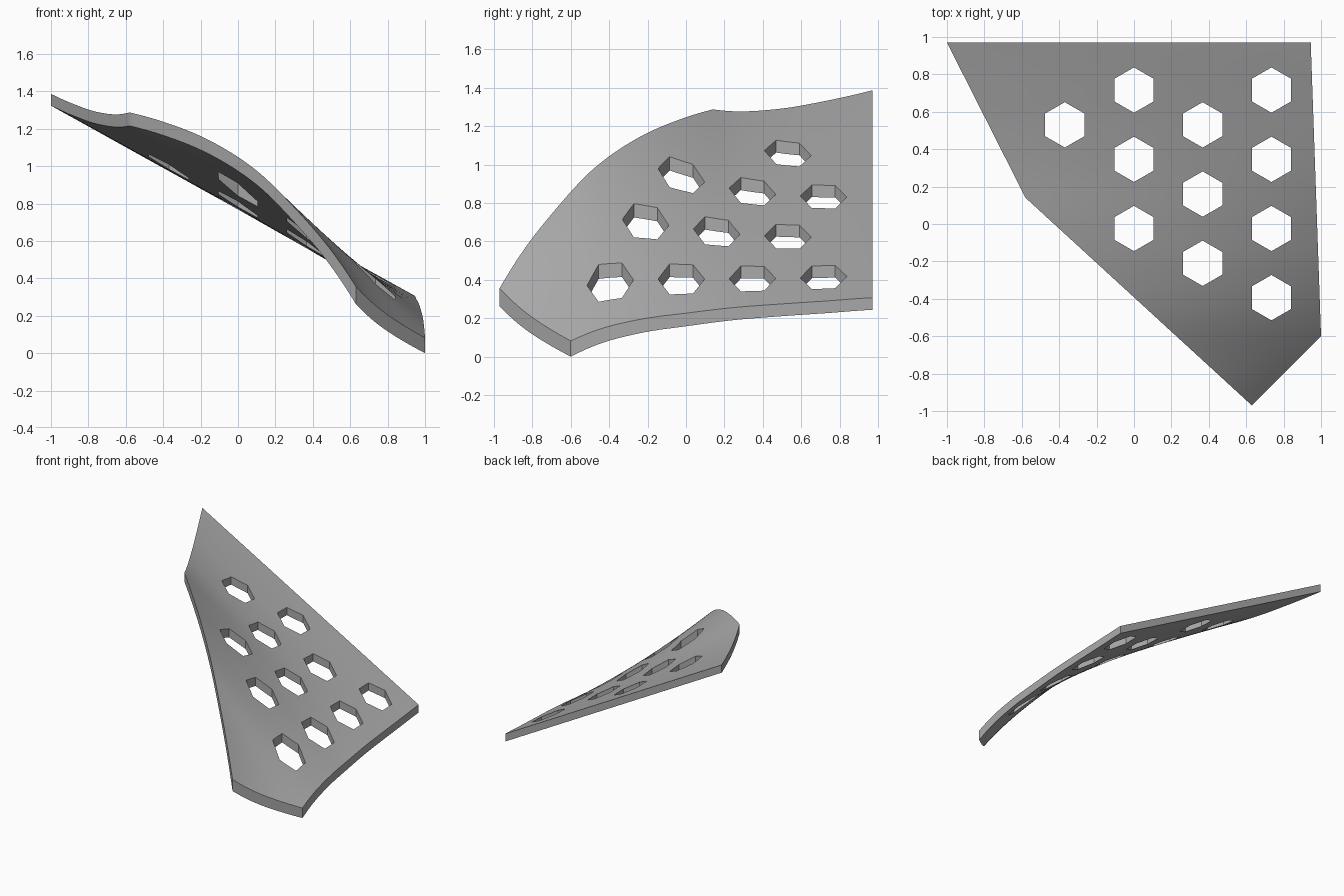
import bpy
import bmesh
import math
from mathutils import Vector

if "Cube" in bpy.data.objects:
    bpy.data.objects.remove(bpy.data.objects["Cube"], do_unlink=True)

THICKNESS = 0.055
DEPTH = 0.97     # half length of the panel along y
OUTLINE = [(-1, 0.97), (-0.58, 0.14), (0.63, -0.97), (1, -0.6), (0.945, 0.97)]

# Straight rulings along x, evenly spaced from back to front
SLOPE = [0.555, 0.569, 0.592, 0.638, 0.725, 0.825, 0.943, 1.09, 1.36]
HEIGHT = [0.825, 0.826, 0.837, 0.868, 0.93, 1.002, 1.064, 1.101, 1.207]


def spline(values, t):
    """Smooth curve through evenly spaced values, t from 0 to 1."""
    last = len(values) - 1
    f = min(max(t, 0), 1) * last
    i = min(int(f), last - 1)
    u = f - i
    b, c = values[i], values[i + 1]
    a = values[i - 1] if i > 0 else b
    d = values[i + 2] if i + 2 <= last else 2 * c - b
    m, n = (c - a) / 2, (d - b) / 2
    return b + u * (m + u * (3 * (c - b) - 2 * m - n + u * (2 * (b - c) + m + n)))


def surface(x, y):
    t = (DEPTH - y) / (2 * DEPTH)
    return spline(HEIGHT, t) - spline(SLOPE, t) * x


def vertical_thickness(x, y):
    e = 0.01
    dx = (surface(x + e, y) - surface(x - e, y)) / (2 * e)
    lo, hi = max(y - e, -DEPTH), min(y + e, DEPTH)
    dy = (surface(x, hi) - surface(x, lo)) / (hi - lo)
    return THICKNESS * math.sqrt(1 + dx * dx + dy * dy)


def cut(bm, faces, point, normal, trim=False):
    geom = set(faces)
    for f in faces:
        geom.update(f.edges, f.verts)
    bmesh.ops.bisect_plane(bm, geom=list(geom), dist=1e-5, plane_co=point,
                           plane_no=normal, clear_outer=trim)


def cut_hexagon(bm, centre, apothem):
    """Cut a six-sided hole with its points along y."""
    normals = [Vector((math.cos(k * math.pi / 3), math.sin(k * math.pi / 3), 0))
               for k in range(6)]
    for n in normals:
        near = [f for f in bm.faces
                if (f.calc_center_median() - centre).length < apothem * 1.6]
        cut(bm, near, centre + n * apothem, n)
    inside = [f for f in bm.faces
              if all((f.calc_center_median() - centre).dot(n) < apothem for n in normals)]
    bmesh.ops.delete(bm, geom=inside, context='FACES')


# Flat sheet trimmed to the outline
bm = bmesh.new()
bmesh.ops.create_grid(bm, x_segments=61, y_segments=61, size=1.03)
corners = [Vector((x, y, 0)) for x, y in OUTLINE]
for p, q in zip(corners, corners[1:] + corners[:1]):
    d = q - p
    cut(bm, bm.faces[:], p, Vector((d.y, -d.x, 0)).normalized(), trim=True)

# Staggered hexagonal holes: column x, first y, count
for x, y, count in [(-0.37, 0.53, 1), (0, 0.716, 3), (0.367, 0.53, 3), (0.735, 0.716, 4)]:
    for k in range(count):
        cut_hexagon(bm, Vector((x, y - 0.37 * k, 0)), 0.105)

# Thicken with upright walls and bend onto the twisted surface
top = bm.verts[:]
new = bmesh.ops.extrude_face_region(bm, geom=bm.faces[:], use_keep_orig=True)["geom"]
for v in top:
    v.co.z = surface(v.co.x, v.co.y)
for v in (g for g in new if isinstance(g, bmesh.types.BMVert)):
    v.co.z = surface(v.co.x, v.co.y) - vertical_thickness(v.co.x, v.co.y)
bmesh.ops.recalc_face_normals(bm, faces=bm.faces[:])
floor = min(v.co.z for v in bm.verts)
bmesh.ops.translate(bm, verts=bm.verts[:], vec=(0, 0, -floor))

mesh = bpy.data.meshes.new("twisted_panel")
bm.to_mesh(mesh)
bm.free()
panel = bpy.data.objects.new("twisted_panel", mesh)
bpy.context.collection.objects.link(panel)

grey = bpy.data.materials.new("plain_grey")
grey.use_nodes = True
grey.diffuse_color = (0.4, 0.4, 0.4, 1)
grey.node_tree.nodes["Principled BSDF"].inputs["Base Color"].default_value = (0.4, 0.4, 0.4, 1)
mesh.materials.append(grey)

bpy.ops.object.select_all(action='DESELECT')
panel.select_set(True)
bpy.context.view_layer.objects.active = panel
bpy.ops.object.shade_smooth_by_angle(angle=math.radians(30))
